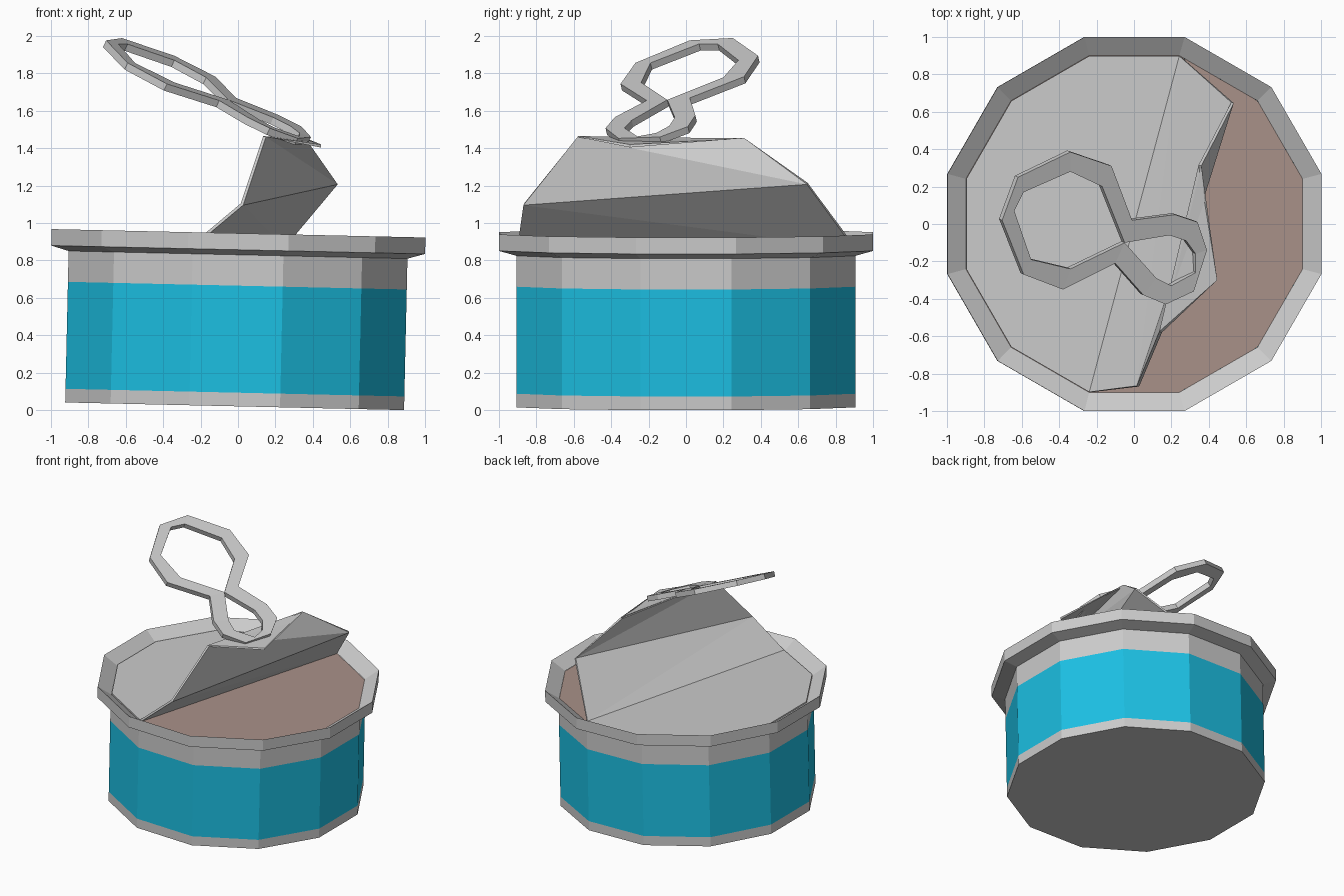
import bpy, bmesh, math
from mathutils import Matrix, Vector

if "Cube" in bpy.data.objects:
    bpy.data.objects.remove(bpy.data.objects["Cube"])

SIDES = 12
# the whole can leans slightly towards +x
LEAN = Matrix.Translation((-0.018, 0, 0.0205)) @ Matrix.Rotation(0.0225, 4, 'Y')


def material(name, rgb):
    m = bpy.data.materials.new(name)
    m.diffuse_color = (*rgb, 1)
    m.use_nodes = True
    m.node_tree.nodes["Principled BSDF"].inputs["Base Color"].default_value = m.diffuse_color
    return m


def finish(name, bm, mat=None):
    bmesh.ops.remove_doubles(bm, verts=bm.verts, dist=0.0005)
    bmesh.ops.recalc_face_normals(bm, faces=bm.faces)
    me = bpy.data.meshes.new(name)
    bm.to_mesh(me)
    bm.free()
    ob = bpy.data.objects.new(name, me)
    bpy.context.collection.objects.link(ob)
    if mat:
        me.materials.append(mat)
    return ob


def rim_point(i, r, z):
    a = math.radians(15 + 360 / SIDES * i)
    return LEAN @ Vector((r * math.cos(a), r * math.sin(a), z))


def lathe(name, profile, mat=None, cap_first=False):
    """Spin an (r, z) profile into a twelve-sided shell, facing outwards."""
    bm = bmesh.new()
    rings = [[bm.verts.new(rim_point(i, r, z)) for i in range(SIDES)] for r, z in profile]
    for a, b in zip(rings, rings[1:]):
        for i in range(SIDES):
            j = (i + 1) % SIDES
            bm.faces.new((a[i], a[j], b[j], b[i]))
    if cap_first:
        bm.faces.new(rings[0][::-1])
    return finish(name, bm, mat)


blue = material("label_blue", (0.0115, 0.525, 0.767))
brown = material("food_brown", (0.40, 0.285, 0.25))

# can walls and label
R = 0.938
lathe("can_base", [(R, 0), (R, 0.073)], cap_first=True)
lathe("label", [(R, 0.073), (R, 0.645)], blue)
lathe("can_shoulder", [(R, 0.645), (R, 0.81)])

# rolled rim: slopes inward to the contents
lathe("rim", [(R, 0.81), (1.035, 0.837), (1.035, 0.925), (0.932, 0.855)])

# food surface
bm = bmesh.new()
bm.faces.new([bm.verts.new(rim_point(i, 0.932, 0.853)) for i in range(SIDES)])
finish("food", bm, brown)

# peeled lid: flat half, lifted strip, upright strip and curled tip
bm = bmesh.new()
flat = [bm.verts.new(rim_point(i, 0.93, 0.866)) for i in range(2, 9)]
back, front = flat[0], flat[-1]
c1, c2, t1, t2, t3 = [bm.verts.new(p) for p in (
    (0.015, -0.865, 1.105), (0.52, 0.65, 1.215),
    (0.135, -0.575, 1.465), (0.445, -0.30, 1.42), (0.345, 0.315, 1.45))]
bm.faces.new(flat)
for f in ((back, front, c1), (back, c1, c2), (c2, c1, t1), (c2, t1, t3), (t3, t1, t2)):
    bm.faces.new(f)
lid = finish("lid", bm)
solid = lid.modifiers.new("thickness", 'SOLIDIFY')
solid.thickness = 0.016
solid.offset = -1


# pull tab: two loops sharing a pinched neck, on a gently bent sloping plane
def tab_point(p, drop):
    x, y = p
    lift = 0.02 * min(1, max(0, 1 + x / 0.5)) + 0.08 * max(0, -y - 0.2) * (x > 0)
    base = Vector((x, y, 1.64 - 0.471 * x + 0.228 * y + 0.04 * max(x, 0) + lift))
    return base - Vector((0.471, -0.228, 1)).normalized() * drop


NECK_A, NECK_B, PINCH = (-0.01, 0.02), (-0.10, -0.21), (-0.05, -0.10)
big_outer = [(-.12, .31), (-.34, .385), (-.62, .25), (-.705, .02), (-.59, -.27), (-.38, -.35)]
big_inner = [(-.17, .20), (-.34, .28), (-.59, .17), (-.64, .07), (-.55, -.19), (-.34, -.24)]
small_outer = [(.22, .05), (.34, .01), (.39, -.14), (.32, -.36), (.17, -.43), (.05, -.38)]
small_inner = [(.19, -.06), (.28, -.09), (.33, -.16), (.33, -.26), (.20, -.33), (.12, -.29)]
bm = bmesh.new()
for outer, inner in ((big_outer, big_inner), (small_outer, small_inner)):
    outer = [NECK_A] + outer + [NECK_B]
    inner = [PINCH] + inner + [PINCH]
    rows = [[bm.verts.new(tab_point(p, d)) for p in line]
            for line, d in ((outer, 0), (inner, 0), (inner, 0.04), (outer, 0.04))]
    for a, b in zip(rows, rows[1:] + rows[:1]):
        for i in range(len(outer) - 1):
            bm.faces.new((a[i], a[i + 1], b[i + 1], b[i]))
finish("pull_tab", bm)
